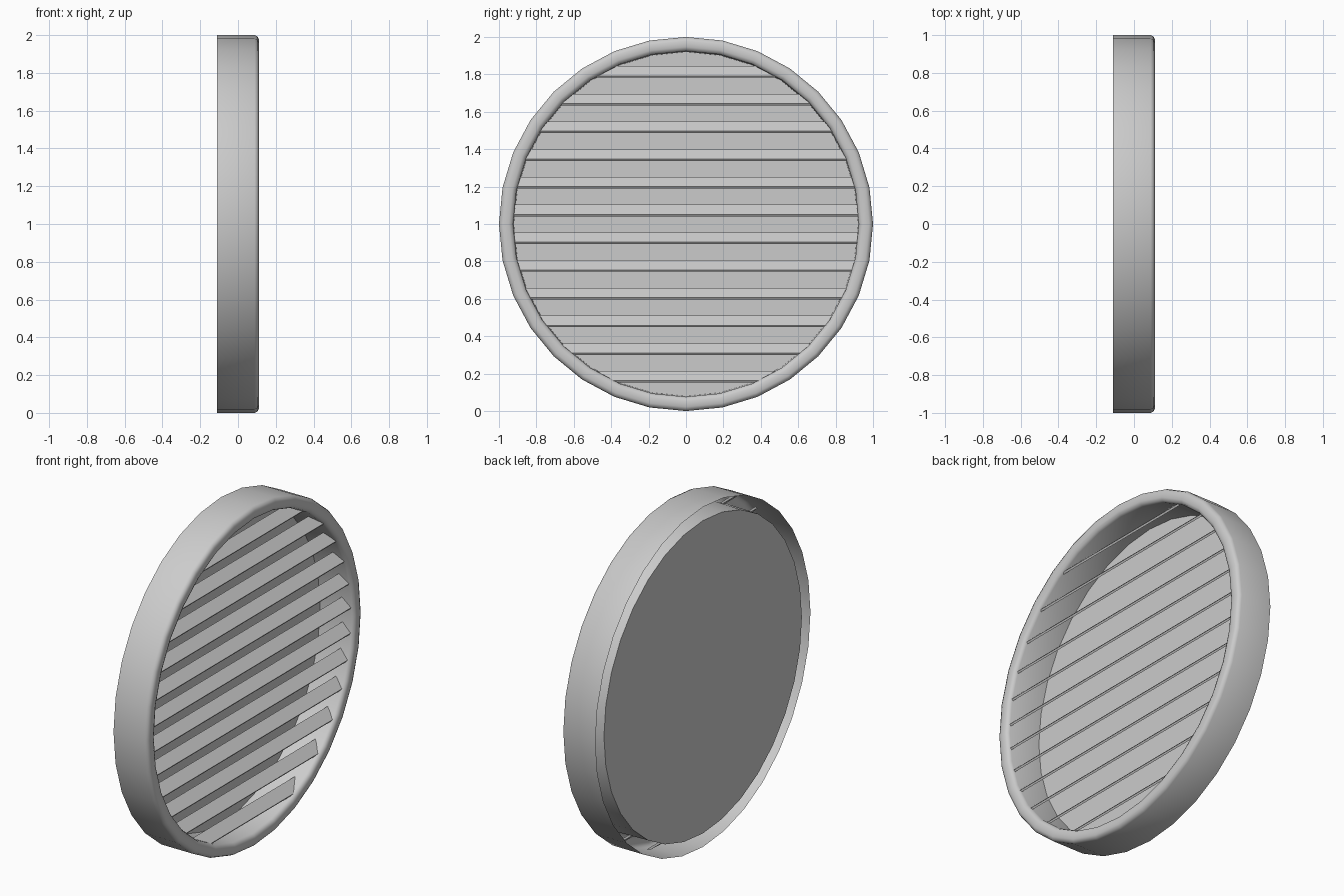
import bpy
import bmesh
from math import sin, cos, pi, sqrt

if "Cube" in bpy.data.objects:
    bpy.data.objects.remove(bpy.data.objects["Cube"])

SIDES = 32
BACK = -0.11

grey = bpy.data.materials.new("light grey")
grey.use_nodes = True
grey.diffuse_color = (0.6, 0.6, 0.6, 1)
grey.node_tree.nodes["Principled BSDF"].inputs["Base Color"].default_value = (0.6, 0.6, 0.6, 1)


def finish(bm, name, smooth=True):
    mesh = bpy.data.meshes.new(name)
    bm.to_mesh(mesh)
    bm.free()
    mesh.materials.append(grey)
    obj = bpy.data.objects.new(name, mesh)
    bpy.context.collection.objects.link(obj)
    if smooth:
        bpy.ops.object.select_all(action="DESELECT")
        obj.select_set(True)
        bpy.context.view_layer.objects.active = obj
        bpy.ops.object.shade_smooth_by_angle(angle=pi / 4)
    return obj


def ring(bm, x, radius):
    return [bm.verts.new((x, radius * sin(2 * pi * i / SIDES),
                          1 + radius * cos(2 * pi * i / SIDES))) for i in range(SIDES)]


# Hollow rim with a rounded front lip, open at the back
bm = bmesh.new()
profile = [(BACK, 1), (0.088, 1), (0.103, 0.993), (0.11, 0.978),
           (0.11, 0.947), (0.103, 0.931), (0.088, 0.924), (BACK, 0.92)]
rings = [ring(bm, x, r) for x, r in profile]
for a, b in zip(rings, rings[1:]):
    for i in range(SIDES):
        j = (i + 1) % SIDES
        bm.faces.new((a[i], b[i], b[j], a[j]))
bmesh.ops.recalc_face_normals(bm, faces=bm.faces)
# The open shell must face away from the hollow
outer = min(bm.faces, key=lambda f: f.calc_center_median().z)
if outer.normal.z > 0:
    bmesh.ops.reverse_faces(bm, faces=bm.faces)
finish(bm, "rim")

# Flat plate closing the back of the opening
bm = bmesh.new()
bm.faces.new(ring(bm, BACK, 0.92))
finish(bm, "back_plate", False)

# Sloping slats, trimmed to the round rim; their ends run into the hollow
section = [(0.085, 0), (0.092, 0.01), (0.037, 0.062), (0.03, 0.052)]
for k in range(14):
    base = 0.004 + 0.1482 * k
    bm = bmesh.new()
    ends = []
    for side in (-1, 1):
        corners = []
        for x, dz in section:
            z = base + dz
            half = sqrt(max(0.985 ** 2 - (z - 1) ** 2, 0.001))
            corners.append(bm.verts.new((x, side * half, z)))
        ends.append(corners)
        bm.faces.new(corners)
    for i in range(4):
        j = (i + 1) % 4
        bm.faces.new((ends[0][i], ends[0][j], ends[1][j], ends[1][i]))
    bmesh.ops.recalc_face_normals(bm, faces=bm.faces)
    finish(bm, f"slat_{k + 1}", False)
